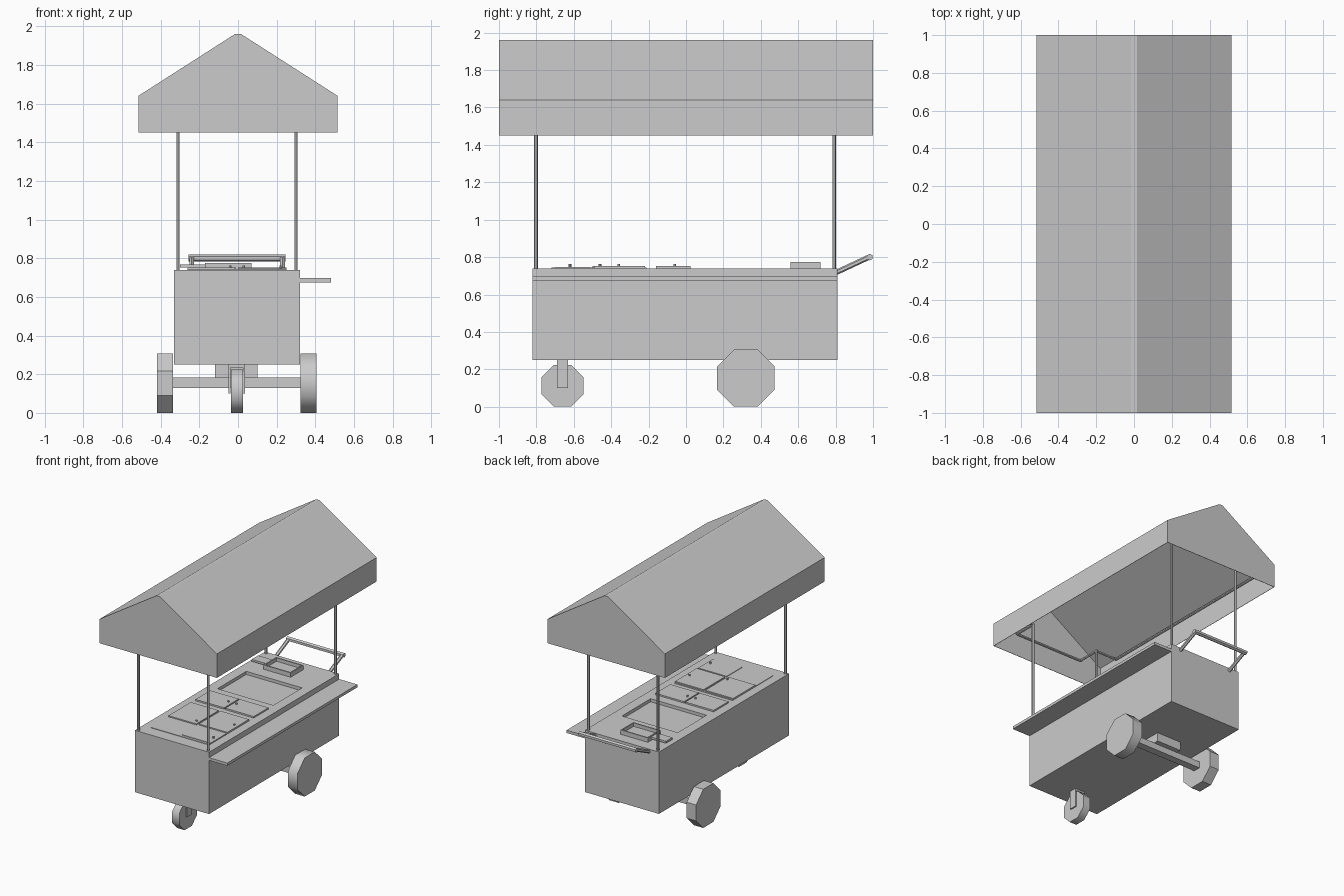
import bpy, bmesh, math
from mathutils import Vector

if "Cube" in bpy.data.objects:
    bpy.data.objects.remove(bpy.data.objects["Cube"])

CX = -0.005   # centre line of the cart body


def make_object(name, bm):
    bmesh.ops.recalc_face_normals(bm, faces=bm.faces)
    mesh = bpy.data.meshes.new(name)
    bm.to_mesh(mesh)
    bm.free()
    ob = bpy.data.objects.new(name, mesh)
    bpy.context.collection.objects.link(ob)
    return ob


def box(name, x, y, z):
    """Box from (min, max) pairs."""
    bm = bmesh.new()
    bmesh.ops.create_cube(bm, size=1)
    for v in bm.verts:
        v.co = [(r[0] + r[1]) / 2 + c * (r[1] - r[0]) for c, r in zip(v.co, (x, y, z))]
    return make_object(name, bm)


def bar(name, a, b, radius, sides=6, turn=0.0):
    """Prism running from point a to point b."""
    a, b = Vector(a), Vector(b)
    bm = bmesh.new()
    bmesh.ops.create_cone(bm, cap_ends=True, segments=sides, radius1=radius,
                          radius2=radius, depth=(b - a).length)
    ob = make_object(name, bm)
    ob.rotation_mode = 'QUATERNION'
    quat = (b - a).to_track_quat('Z', 'Y')
    ob.rotation_quaternion = quat @ Vector((0, 0, 1)).rotation_difference(Vector((0, 0, 1)))
    for v in ob.data.vertices:
        x, y = v.co.x, v.co.y
        v.co.x = x * math.cos(turn) - y * math.sin(turn)
        v.co.y = x * math.sin(turn) + y * math.cos(turn)
    ob.location = (a + b) / 2
    return ob


def wheel(name, x0, x1, y, half_height, smooth):
    ob = bar(name, (x0, y, half_height), (x1, y, half_height),
             half_height / math.cos(math.pi / 8), 8, math.pi / 8)
    if smooth:
        bpy.ops.object.select_all(action='DESELECT')
        ob.select_set(True)
        bpy.context.view_layer.objects.active = ob
        bpy.ops.object.shade_smooth_by_angle(angle=math.radians(60))


# Body with a shallow recess in the counter
body = box("cart_body", (-0.33, 0.32), (-0.82, 0.81), (0.25, 0.74))
cutter = box("recess_cutter", (-0.25, 0.24), (0.10, 0.46), (0.715, 0.80))
cutter.hide_render = True
cut = body.modifiers.new("recess", 'BOOLEAN')
cut.operation = 'DIFFERENCE'
cut.solver = 'EXACT'
cut.object = cutter
bpy.context.view_layer.objects.active = body
bpy.ops.object.modifier_apply(modifier=cut.name)
bpy.data.objects.remove(cutter)

# Side shelf
box("side_shelf", (0.32, 0.48), (-0.82, 0.81), (0.675, 0.697))

# Counter lids and knobs
box("front_plate", (-0.26, 0.25), (-0.72, -0.21), (0.735, 0.744))
for i, (x0, x1, y0, y1, top) in enumerate([
        (0.0, 0.25, -0.70, -0.51, 0.748), (0.0, 0.25, -0.49, -0.22, 0.753),
        (-0.26, -0.015, -0.50, -0.22, 0.753),
        (-0.26, -0.01, -0.16, 0.025, 0.752), (0.0, 0.25, -0.16, 0.025, 0.752)]):
    box(f"lid_{i}", (x0, x1), (y0, y1), (0.736, top))
for i, (x, y) in enumerate([(0.22, -0.62), (-0.04, -0.46), (0.22, -0.36),
                            (-0.04, -0.06), (0.03, -0.06)]):
    bar(f"knob_{i}", (x, y, 0.745), (x, y, 0.763), 0.007)

# Open tray and side tongue at the back of the counter
box("tray_floor", (-0.17, 0.07), (0.56, 0.72), (0.738, 0.748))
for i, x in enumerate((-0.17, 0.06)):
    box(f"tray_side_{i}", (x, x + 0.01), (0.56, 0.72), (0.74, 0.775))
for i, y in enumerate((0.56, 0.71)):
    box(f"tray_end_{i}", (-0.17, 0.07), (y, y + 0.01), (0.74, 0.775))
box("tray_tongue", (-0.30, -0.17), (0.60, 0.68), (0.752, 0.768))

# Roof: open-bottomed gabled shell
profile = [(-0.515, 1.45), (-0.515, 1.64), (-0.015, 1.96),
           (0.015, 1.96), (0.515, 1.64), (0.515, 1.45)]
bm = bmesh.new()
front = [bm.verts.new((x, -1.0, z)) for x, z in profile]
back = [bm.verts.new((x, 1.0, z)) for x, z in profile]
bm.faces.new(front)
bm.faces.new(back)
for i in range(len(profile) - 1):
    bm.faces.new((front[i], front[i + 1], back[i + 1], back[i]))
roof = make_object("roof", bm)
shell = roof.modifiers.new("thickness", 'SOLIDIFY')
shell.thickness = 0.004
shell.offset = -1

# Poles and notched roof frame
PX, PY, PZ = 0.305, 0.797, 1.625
for sx in (-1, 1):
    for sy in (-1, 1):
        px, py = CX + sx * PX, -0.005 + sy * PY
        bar("pole", (px, py, 0.72), (px, py, PZ + 0.008), 0.010)
        bar("frame_arm_side", (px, py, PZ), (sx * 0.50, py, PZ), 0.010)
        bar("frame_arm_end", (px, py, PZ), (px, sy * 0.985, PZ), 0.010)
for s in (-1, 1):
    bar("frame_rail_side", (s * 0.50, -0.80, PZ), (s * 0.50, 0.79, PZ), 0.010)
    bar("frame_rail_end", (CX - PX, s * 0.985, PZ), (CX + PX, s * 0.985, PZ), 0.010)

# Push handle
for s in (-1, 1):
    bar("handle_arm", (CX + s * 0.235, 0.79, 0.712), (CX + s * 0.235, 0.985, 0.803),
        0.014, 6)
bar("handle_grip", (CX - 0.25, 0.982, 0.80), (CX + 0.25, 0.982, 0.80), 0.018, 6)

# Rear wheels and axle
wheel("rear_wheel_left", -0.42, -0.337, 0.32, 0.153, False)
wheel("rear_wheel_right", 0.322, 0.405, 0.32, 0.153, True)
box("axle", (-0.34, 0.325), (0.29, 0.35), (0.13, 0.182))
box("axle_block", (-0.12, 0.10), (0.25, 0.39), (0.18, 0.255))

# Front caster
wheel("front_wheel", -0.036, 0.026, -0.66, 0.112, True)
for i, x in enumerate((-0.05, 0.026)):
    box(f"caster_fork_{i}", (x, x + 0.011), (-0.69, -0.63), (0.10, 0.255))
box("caster_plate", (-0.05, 0.037), (-0.69, -0.63), (0.236, 0.255))
